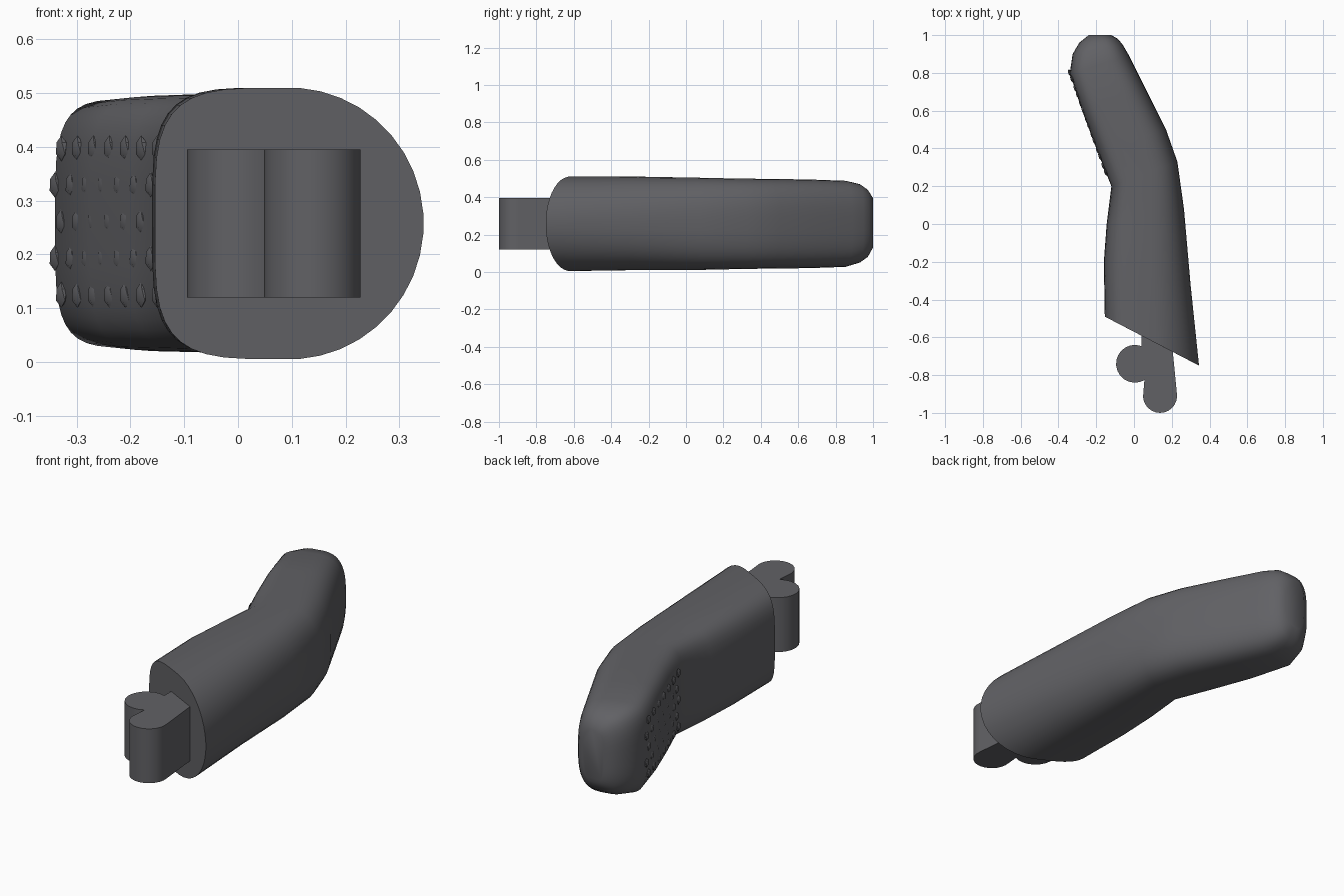
import bpy, bmesh
from math import sin, cos, pi, radians, atan2
from mathutils import Vector, Matrix

cube = bpy.data.objects.get("Cube")
if cube:
    bpy.data.objects.remove(cube, do_unlink=True)

mat = bpy.data.materials.new("dark grey")
mat.use_nodes = True
colour = (0.12, 0.12, 0.13, 1)
mat.diffuse_color = colour
mat.node_tree.nodes["Principled BSDF"].inputs["Base Color"].default_value = colour


def finish(bm, name, angle):
    bmesh.ops.recalc_face_normals(bm, faces=bm.faces)
    mesh = bpy.data.meshes.new(name)
    bm.to_mesh(mesh)
    bm.free()
    mesh.materials.append(mat)
    obj = bpy.data.objects.new(name, mesh)
    bpy.context.collection.objects.link(obj)
    bpy.ops.object.select_all(action='DESELECT')
    obj.select_set(True)
    bpy.context.view_layer.objects.active = obj
    bpy.ops.object.shade_smooth_by_angle(angle=radians(angle))
    return obj


def power(v, n):
    return (1 if v >= 0 else -1) * abs(v) ** (2 / n)


# Bent body: right edge, left edge, bottom, top, squareness of each side
stations = [
    ((-0.155, -0.49), (0.345, -0.75), 0.005, 0.51, 4.0, 2.0),
    ((-0.16, -0.2), (0.30, -0.32), 0.01, 0.51, 4.0, 2.3),
    ((-0.145, 0.0), (0.265, 0.08), 0.01, 0.505, 4.0, 2.6),
    ((-0.12, 0.2), (0.23, 0.33), 0.015, 0.50, 4.2, 2.8),
    ((-0.20, 0.40), (0.17, 0.50), 0.018, 0.498, 4.5, 3.0),
    ((-0.275, 0.60), (0.07, 0.70), 0.02, 0.495, 4.5, 3.0),
    ((-0.34, 0.80), (-0.025, 0.89), 0.027, 0.488, 4.2, 3.0),
    ((-0.325, 0.90), (-0.06, 0.95), 0.05, 0.47, 3.6, 3.0),
    ((-0.29, 0.96), (-0.085, 0.98), 0.08, 0.44, 3.2, 2.8),
    ((-0.24, 1.0), (-0.12, 1.0), 0.13, 0.395, 3.0, 2.6),
]
SIDES = 40
bm = bmesh.new()
rings = []
for a, b, low, high, n_right, n_left in stations:
    a, b = Vector(a), Vector(b)
    ring = []
    for i in range(SIDES):
        t = 2 * pi * (i + 0.5) / SIDES
        n = n_left if cos(t) > 0 else n_right
        p = (a + b) / 2 + (b - a) / 2 * power(cos(t), n)
        z = (low + high) / 2 + (high - low) / 2 * power(sin(t), n)
        ring.append(bm.verts.new((p.x, p.y, z)))
    rings.append(ring)
for r, s in zip(rings, rings[1:]):
    for i in range(SIDES):
        j = (i + 1) % SIDES
        bm.faces.new((r[i], r[j], s[j], s[i]))
bm.faces.new(rings[0])
bm.faces.new(rings[-1])
finish(bm, "bent_body", 50)


# Hinge: vertical profile with two rounded knuckles
def arc(cx, cy, r, start, end, count=14):
    angles = [radians(start + (end - start) * i / count) for i in range(count + 1)]
    return [(cx + r * cos(a), cy + r * sin(a)) for a in angles]


outline = [(0.2, -0.62), (0.04, -0.56)]
outline += arc(0.005, -0.74, 0.1, 70, 300)
outline += arc(0.138, -0.91, 0.09, 170, 370)
bm = bmesh.new()
base = bm.faces.new([bm.verts.new((x, y, 0.12)) for x, y in outline])
top = bmesh.ops.extrude_face_region(bm, geom=[base])["geom"]
bmesh.ops.translate(bm, vec=(0, 0, 0.275),
                    verts=[v for v in top if isinstance(v, bmesh.types.BMVert)])
finish(bm, "hinge_knuckles", 40)

# Grip scales on the inner slope behind the bend
start, end = Vector((-0.15, 0.275, 0)), Vector((-0.34, 0.80, 0))
run = end - start
turn = Matrix.Rotation(atan2(run.y, run.x), 4, 'Z')
bm = bmesh.new()
for col in range(7):
    for row in range(5):
        pos = start + run * (col + 0.4 * (row % 2)) / 6.4
        pos.z = 0.125 + 0.068 * row
        shape = Matrix.Diagonal((0.022, 0.009, 0.024, 1))
        bmesh.ops.create_icosphere(bm, subdivisions=1, radius=1,
                                   matrix=Matrix.Translation(pos) @ turn @ shape)
finish(bm, "grip_scales", 30)
